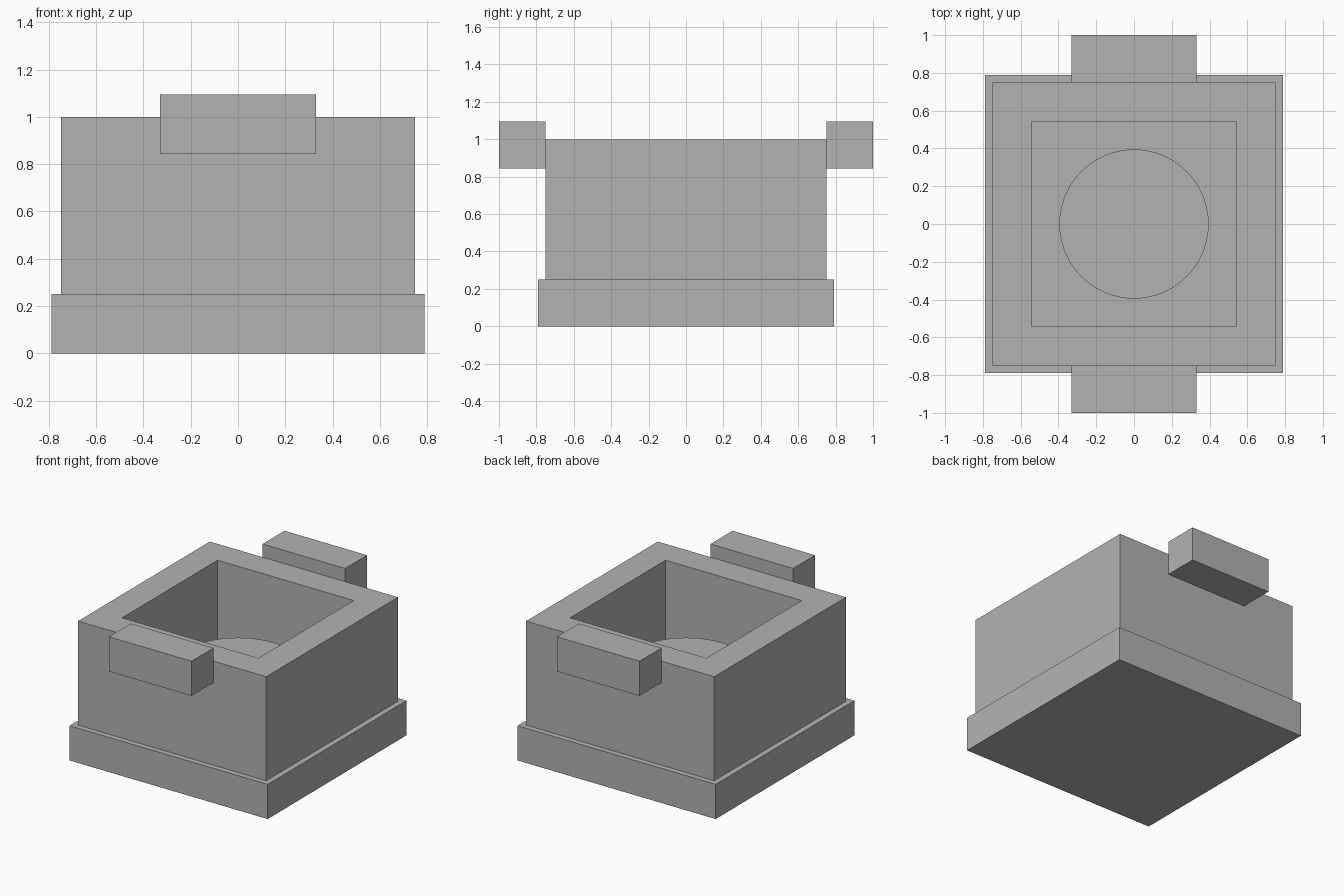
import bpy
import bmesh

default_cube = bpy.data.objects.get("Cube")
if default_cube:
    bpy.data.objects.remove(default_cube, do_unlink=True)

GREY = (0.45, 0.45, 0.45, 1.0)
grey = bpy.data.materials.new("plain_grey")
grey.use_nodes = True
grey.diffuse_color = GREY
grey.node_tree.nodes["Principled BSDF"].inputs["Base Color"].default_value = GREY


def finish(bm, name):
    """Turn a bmesh into a named grey object."""
    bmesh.ops.recalc_face_normals(bm, faces=bm.faces)
    mesh = bpy.data.meshes.new(name)
    bm.to_mesh(mesh)
    bm.free()
    mesh.materials.append(grey)
    obj = bpy.data.objects.new(name, mesh)
    bpy.context.collection.objects.link(obj)
    return obj


def box(half_x, y0, y1, z0, z1):
    """Box centred on x = 0."""
    bm = bmesh.new()
    bmesh.ops.create_cube(bm, size=1)
    for v in bm.verts:
        v.co.x *= 2 * half_x
        v.co.y = y1 if v.co.y > 0 else y0
        v.co.z = z1 if v.co.z > 0 else z0
    return bm


BASE_TOP = 0.25
BODY_HALF = 0.75
PIT_HALF = 0.458
PIT_FLOOR = 0.26

# Base slab
finish(box(0.79, -0.79, 0.79, 0, BASE_TOP), "base_slab")

# Body with a square pit sunk into its top
bm = box(BODY_HALF, -BODY_HALF, BODY_HALF, BASE_TOP, 1)
bm.normal_update()
top = max(bm.faces, key=lambda f: f.calc_center_median().z)
bmesh.ops.inset_region(bm, faces=[top], thickness=BODY_HALF - PIT_HALF)
pit = bmesh.ops.extrude_discrete_faces(bm, faces=[top])["faces"][0]
for v in pit.verts:
    v.co.z = PIT_FLOOR
finish(bm, "body")

# Round plug standing inside the pit
PLUG_TOP = 0.61
bm = bmesh.new()
bmesh.ops.create_cone(bm, cap_ends=True, segments=64, radius1=0.395,
                      radius2=0.395, depth=PLUG_TOP - BASE_TOP)
bmesh.ops.translate(bm, verts=bm.verts, vec=(0, 0, (PLUG_TOP + BASE_TOP) / 2))
plug = finish(bm, "round_plug")
bpy.ops.object.select_all(action="DESELECT")
plug.select_set(True)
bpy.context.view_layer.objects.active = plug
bpy.ops.object.shade_smooth_by_angle()

# Handle blocks on the front and back
for name, y0, y1 in (("front_handle", -1, -BODY_HALF), ("back_handle", BODY_HALF, 1)):
    finish(box(0.33, y0, y1, 0.845, 1.095), name)
